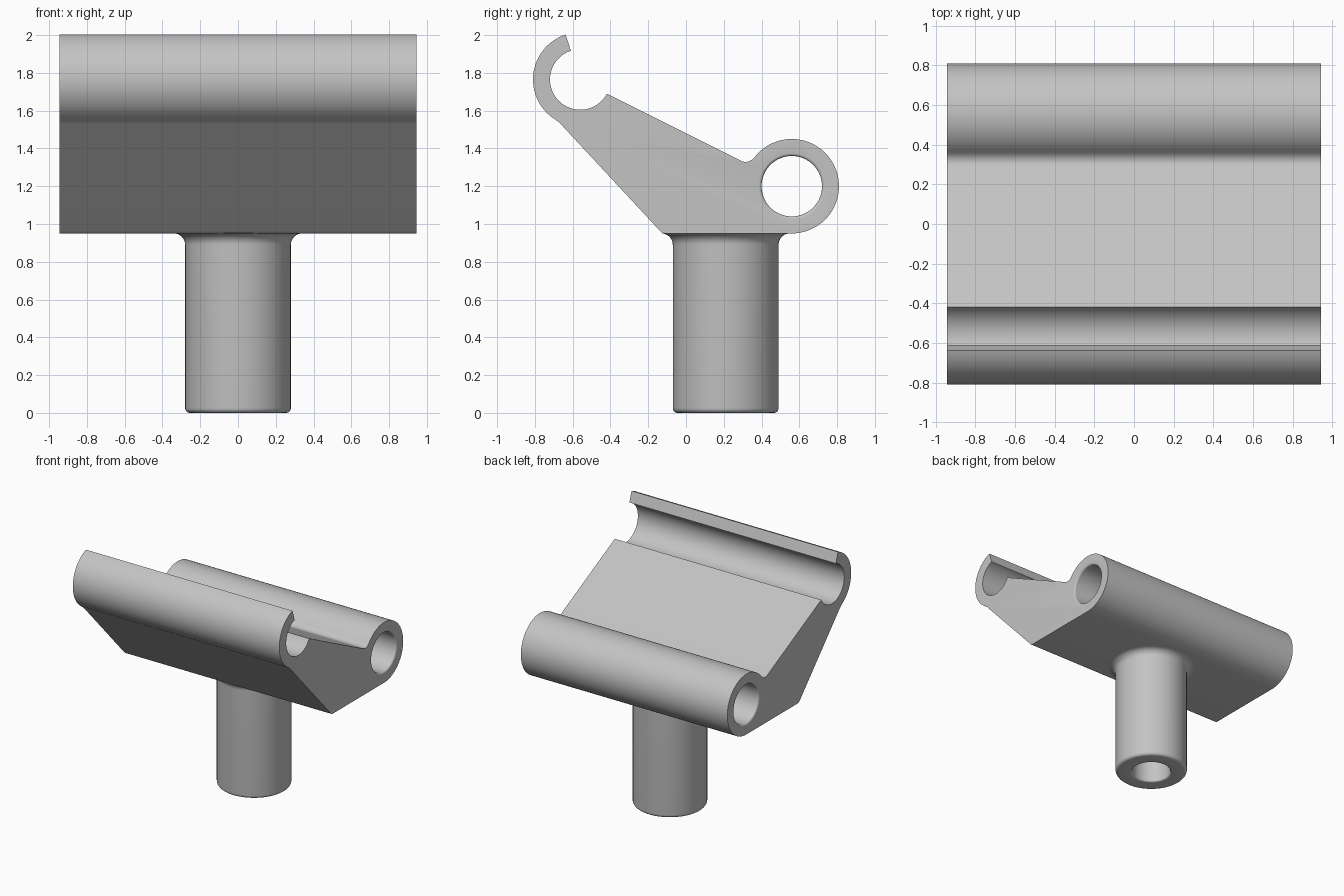
import bpy, bmesh, math
from mathutils import Matrix, Vector

if "Cube" in bpy.data.objects:
    bpy.data.objects.remove(bpy.data.objects["Cube"], do_unlink=True)

HALF = 0.945                 # half width of the bracket
OUTER, INNER = 0.25, 0.16    # radii shared by hook and tube
HOOK, TUBE = (-0.56, 1.765), (0.56, 1.2)
STEM_Y = 0.21

grey = bpy.data.materials.new("plain grey")
grey.use_nodes = True
colour = (0.55, 0.55, 0.55, 1)
grey.diffuse_color = colour
grey.node_tree.nodes["Principled BSDF"].inputs["Base Color"].default_value = colour


def arc(centre, radius, start, end, steps):
    """Points on a circular arc, angles in degrees."""
    angles = [math.radians(start + (end - start) * i / steps) for i in range(steps + 1)]
    return [(centre[0] + radius * math.cos(a), centre[1] + radius * math.sin(a)) for a in angles]


def finish(name, bm):
    bmesh.ops.recalc_face_normals(bm, faces=bm.faces)
    mesh = bpy.data.meshes.new(name)
    bm.to_mesh(mesh)
    bm.free()
    mesh.materials.append(grey)
    obj = bpy.data.objects.new(name, mesh)
    bpy.context.collection.objects.link(obj)
    return obj


def activate(obj):
    bpy.ops.object.select_all(action='DESELECT')
    obj.select_set(True)
    bpy.context.view_layer.objects.active = obj


def smooth(obj):
    activate(obj)
    bpy.ops.object.shade_smooth_by_angle(angle=math.radians(30))


def extrude_profile(name, points):
    """Extrude a (y, z) outline across the full width."""
    bm = bmesh.new()
    face = bm.faces.new([bm.verts.new((-HALF, y, z)) for y, z in points])
    result = bmesh.ops.extrude_face_region(bm, geom=[face], use_keep_orig=True)
    moved = [g for g in result["geom"] if isinstance(g, bmesh.types.BMVert)]
    bmesh.ops.translate(bm, verts=moved, vec=(2 * HALF, 0, 0))
    return finish(name, bm)


def lathe(name, profile, matrix, steps=64):
    """Revolve an (r, z) profile that starts and ends on the axis."""
    bm = bmesh.new()
    verts = [bm.verts.new((r, 0, z)) for r, z in profile]
    edges = [bm.edges.new(pair) for pair in zip(verts, verts[1:])]
    bmesh.ops.spin(bm, geom=verts + edges, cent=(0, 0, 0), axis=(0, 0, 1),
                   angle=math.tau, steps=steps)
    bmesh.ops.remove_doubles(bm, verts=bm.verts, dist=0.0001)
    bm.transform(matrix)
    return finish(name, bm)


# Bracket: tube at the back, sloping web, open hook at the front
outline = arc((-0.11, 0.985), 0.035, 223, 270, 5)
outline += arc(TUBE, OUTER, -90, 143, 48)
outline += arc((0.315, 1.385), 0.056, -37, -117, 10)[1:]
outline += arc(HOOK, INNER, -28, -252, 48)
outline += arc(HOOK, OUTER, 108, 238, 32)
outline += [(-0.678, 1.543), (-0.665, 1.531)]
bracket = extrude_profile("bracket", outline)

# Through hole of the tube, with softly flared mouths
flare = 0.015
mouth = arc((INNER + flare, HALF - flare), flare, 180, 90, 5)
half = mouth + [(INNER + flare, 1.1), (0, 1.1)]
bore = [(r, -z) for r, z in reversed(half)] + half
cutter = lathe("tube_hole_cutter", bore,
               Matrix.Translation(Vector((0, *TUBE))) @ Matrix.Rotation(math.pi / 2, 4, 'Y'))
cut = bracket.modifiers.new("tube hole", 'BOOLEAN')
cut.operation, cut.solver, cut.object = 'DIFFERENCE', 'EXACT', cutter
activate(bracket)
bpy.ops.object.modifier_apply(modifier=cut.name)
bpy.data.objects.remove(cutter, do_unlink=True)
smooth(bracket)

# Stem: rounded foot, blind bore from below, fillet under the bracket
stem_r, bore_r, foot, lip, fillet = 0.28, 0.15, 0.025, 0.015, 0.06
profile = [(0, 0.9), (bore_r, 0.9)]
profile += arc((bore_r + lip, lip), lip, 180, 270, 5)
profile += arc((stem_r - foot, foot), foot, -90, 0, 6)
profile += arc((stem_r + fillet, 0.95 - fillet), fillet, 180, 90, 8)
profile += [(stem_r, 0.97), (0, 0.97)]
stem = lathe("stem", profile, Matrix.Translation((0, STEM_Y, 0)))
smooth(stem)
